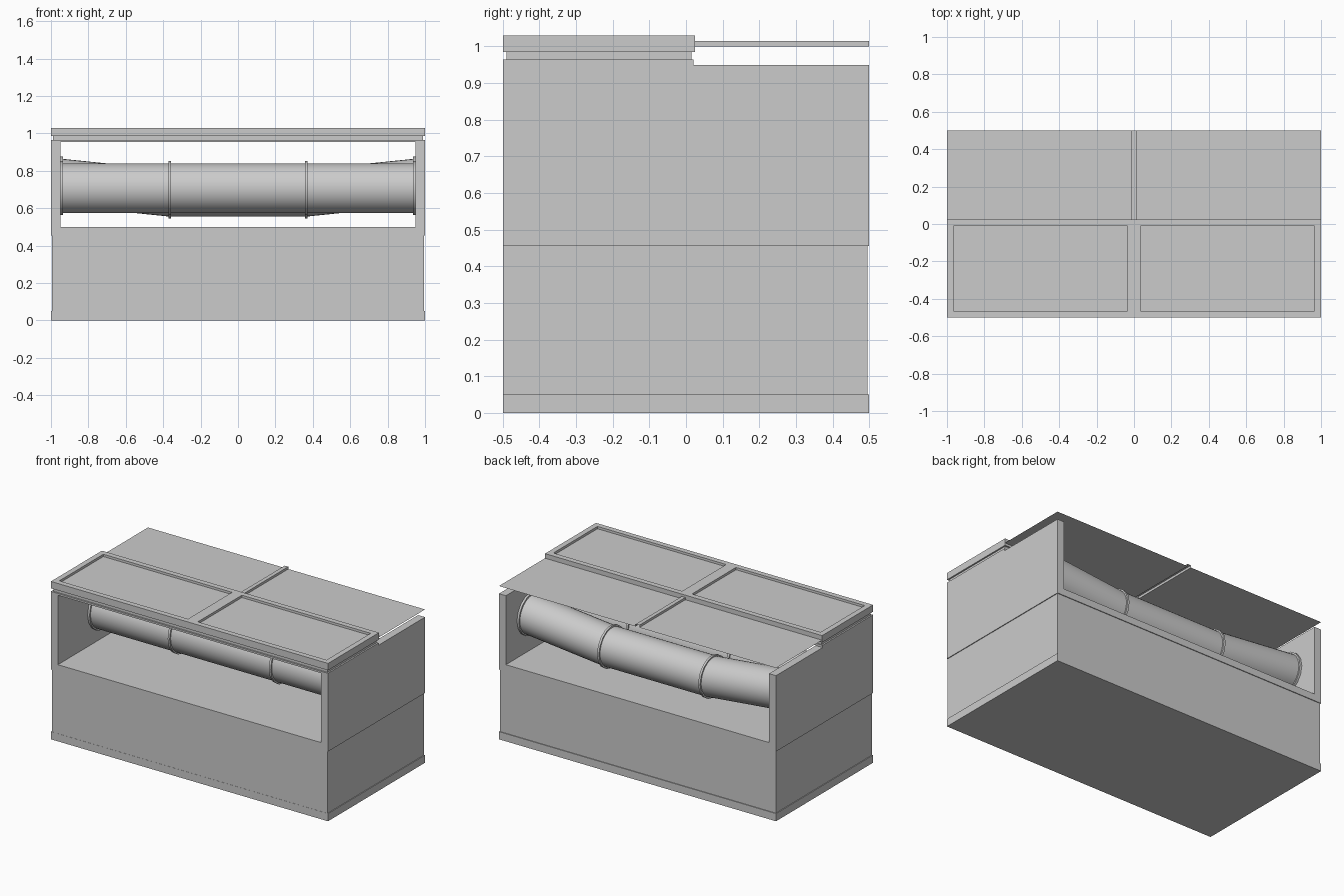
import bpy, bmesh
from math import sin, cos, tau

cube = bpy.data.objects.get("Cube")
if cube:
    bpy.data.objects.remove(cube, do_unlink=True)

grey = bpy.data.materials.new("plain_grey")
grey.use_nodes = True
COLOR = (0.6, 0.6, 0.6, 1)
grey.diffuse_color = COLOR
grey.node_tree.nodes["Principled BSDF"].inputs["Base Color"].default_value = COLOR


def finish(name, bm, smooth=False):
    mesh = bpy.data.meshes.new(name)
    bm.to_mesh(mesh)
    bm.free()
    mesh.materials.append(grey)
    obj = bpy.data.objects.new(name, mesh)
    bpy.context.collection.objects.link(obj)
    if smooth:
        bpy.ops.object.select_all(action='DESELECT')
        obj.select_set(True)
        bpy.context.view_layer.objects.active = obj
        bpy.ops.object.shade_smooth_by_angle()
    return obj


def box_mesh(x, y, z):
    """Box spanning the given (low, high) ranges."""
    bm = bmesh.new()
    bmesh.ops.create_cube(bm, size=1)
    for v in bm.verts:
        v.co = [r[0] if c < 0 else r[1] for r, c in zip((x, y, z), v.co)]
    return bm


def box(name, x, y, z):
    return finish(name, box_mesh(x, y, z))


def tube(name, path, y, radius, sides=32):
    """Capped tube along x, through (x, z) points."""
    bm = bmesh.new()
    loops = [[bm.verts.new((x, y + radius * cos(tau * i / sides),
                            z + radius * sin(tau * i / sides)))
              for i in range(sides)] for x, z in path]
    for a, b in zip(loops, loops[1:]):
        for i in range(sides):
            j = (i + 1) % sides
            bm.faces.new((a[i], a[j], b[j], b[i]))
    bm.faces.new(loops[0])
    bm.faces.new(loops[-1])
    bmesh.ops.recalc_face_normals(bm, faces=bm.faces)
    return finish(name, bm, smooth=True)


# Lower body: foot slab, slightly recessed band, floor block
box("foot_slab", (-1, 1), (-0.5, 0.5), (0, 0.05))
box("lower_body", (-0.995, 0.995), (-0.499, 0.495), (0.05, 0.455))
box("floor_block", (-1, 1), (-0.5, 0.5), (0.455, 0.5))

# Side walls
for side, s in (("left", 1), ("right", -1)):
    box(side + "_wall", sorted((s * 0.95, s)), (-0.5, 0.5), (0.5, 0.95))

# Roof plate and the narrower neck under the lid
box("roof_plate", (-1, 1), (-0.5, 0.02), (0.953, 0.965))
for side, s in (("left", 1), ("right", -1)):
    box(side + "_wall_cap", sorted((s * 0.95, s)), (-0.5, 0.02), (0.95, 0.953))
box("lid_neck", (-0.99, 0.99), (-0.49, 0.015), (0.965, 0.985))

# Lid with two sunken panels
bm = box_mesh((-1, 1), (-0.5, 0.025), (0.985, 1.03))
bmesh.ops.bisect_plane(bm, geom=bm.verts[:] + bm.edges[:] + bm.faces[:],
                       plane_co=(0, 0, 0), plane_no=(1, 0, 0))
bm.normal_update()
panels = [f for f in bm.faces if f.normal.z > 0.9]
bmesh.ops.inset_individual(bm, faces=panels, thickness=0.05)
bmesh.ops.inset_individual(bm, faces=panels, thickness=0.0005, depth=-0.015)
finish("lid", bm)

# Rear cover sheet with a raised hollow rib
bm = bmesh.new()
rib = 0.013
profile = [(1, 1), (rib, 1), (rib, 1.015), (-rib, 1.015), (-rib, 1), (-1, 1)]
front = [bm.verts.new((x, 0.025, z)) for x, z in profile]
back = [bm.verts.new((x, 0.5, z)) for x, z in profile]
for i in range(len(profile) - 1):
    bm.faces.new((front[i], back[i], back[i + 1], front[i + 1]))
bm.normal_update()
finish("rear_sheet", bm)

# Straight front pipe and sagging rear pipe, each with joint rings
pipes = {
    "front_pipe": (-0.05, 0.133, 0.707, 0.707),
    "rear_pipe": (0.25, 0.125, 0.68, 0.74),
}
for name, (y, r, z_mid, z_end) in pipes.items():
    path = [(-0.95, z_end), (-0.365, z_mid), (0.365, z_mid), (0.95, z_end)]
    tube(name, path, y, r)
    for i, (x, z) in enumerate(path):
        x = max(-0.943, min(0.943, x))
        tube(f"{name}_ring_{i + 1}", [(x - 0.007, z), (x + 0.007, z)],
             y, r + 0.011, 16)
